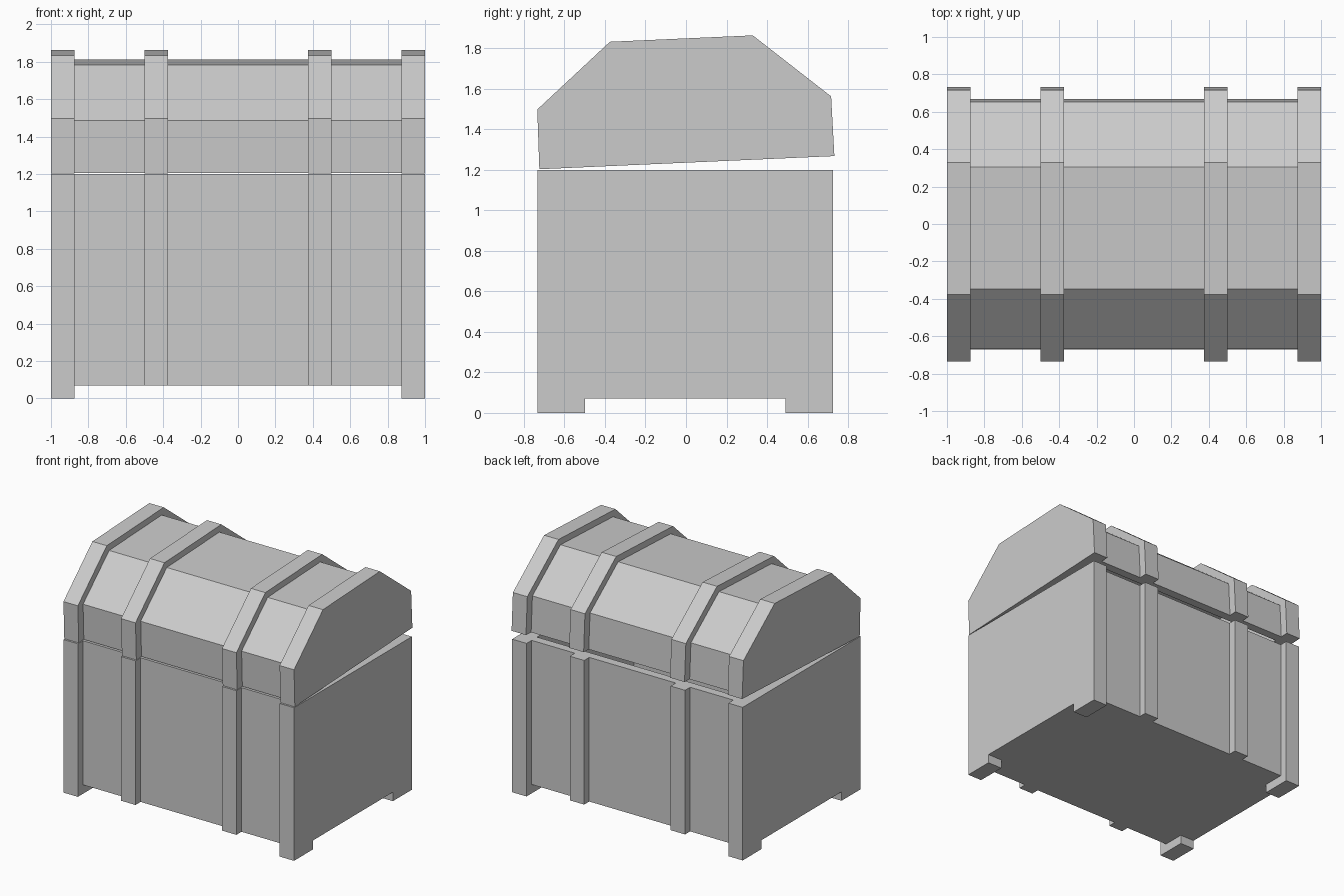
import bpy, bmesh, math

if "Cube" in bpy.data.objects:
    bpy.data.objects.remove(bpy.data.objects["Cube"])

SHIFT = -0.004                      # body centre in y
HINGE = (0, -0.724, 1.203)          # lid pivots on its front lower edge
TILT = math.radians(2.55)
BANDS = [(-0.5, -0.375), (0.375, 0.5)]
PANELS = [(-0.875, -0.5), (-0.375, 0.375), (0.5, 0.875)]
ENDS = [(-1, -0.875), (0.875, 1)]


def extrude_profile(name, profile, spans):
    """Extrude one (y, z) profile along x over each span."""
    bm = bmesh.new()
    for x0, x1 in spans:
        a = [bm.verts.new((x0, y, z)) for y, z in profile]
        b = [bm.verts.new((x1, y, z)) for y, z in profile]
        bm.faces.new(a)
        bm.faces.new(b[::-1])
        n = len(a)
        for i in range(n):
            j = (i + 1) % n
            bm.faces.new((a[j], a[i], b[i], b[j]))
    bmesh.ops.recalc_face_normals(bm, faces=bm.faces)
    mesh = bpy.data.meshes.new(name)
    bm.to_mesh(mesh)
    bm.free()
    obj = bpy.data.objects.new(name, mesh)
    bpy.context.collection.objects.link(obj)
    return obj


def mirrored(half):
    """Complete a right-half outline with its left half."""
    return half + [(-y, z) for y, z in reversed(half)]


def tray(w):
    """Hollow U section for the body."""
    return mirrored([(w, 0.07), (w, 1.2), (0.6, 1.2), (0.6, 0.14)])[:4] + \
        [(-0.6, 0.14), (-0.6, 1.2), (-w, 1.2), (-w, 0.07)]


def arch(w, shoulder, top_w, top):
    """Outer outline of the lid."""
    return mirrored([(w, 0), (w - 0.003, shoulder), (top_w, top)])


LID_OUTER = arch(0.729, 0.295, 0.353, 0.613)
LID_PANEL = arch(0.665, 0.28, 0.326, 0.5635)
LID_INNER = arch(0.6, 0.255, 0.295, 0.5)

# Body: solid footed ends, hollow bands and recessed panels
footed = mirrored([(0.495, 0.07), (0.495, 0), (0.73, 0), (0.73, 1.2)])
body = [
    extrude_profile("body_ends_with_feet", footed, ENDS),
    extrude_profile("body_bands", tray(0.73), BANDS),
    extrude_profile("body_panels", tray(0.667), PANELS),
]
for obj in body:
    obj.location.y = SHIFT

# Lid: faceted arch, slightly ajar at the back
lid = [
    extrude_profile("lid_ends", LID_OUTER, ENDS),
    extrude_profile("lid_bands", LID_OUTER + LID_INNER[::-1], BANDS),
    extrude_profile("lid_panels", LID_PANEL + LID_INNER[::-1], PANELS),
]
for obj in lid:
    for v in obj.data.vertices:
        v.co.y += 0.729             # origin moved to the hinge edge
    obj.location = HINGE
    obj.rotation_euler.x = TILT
